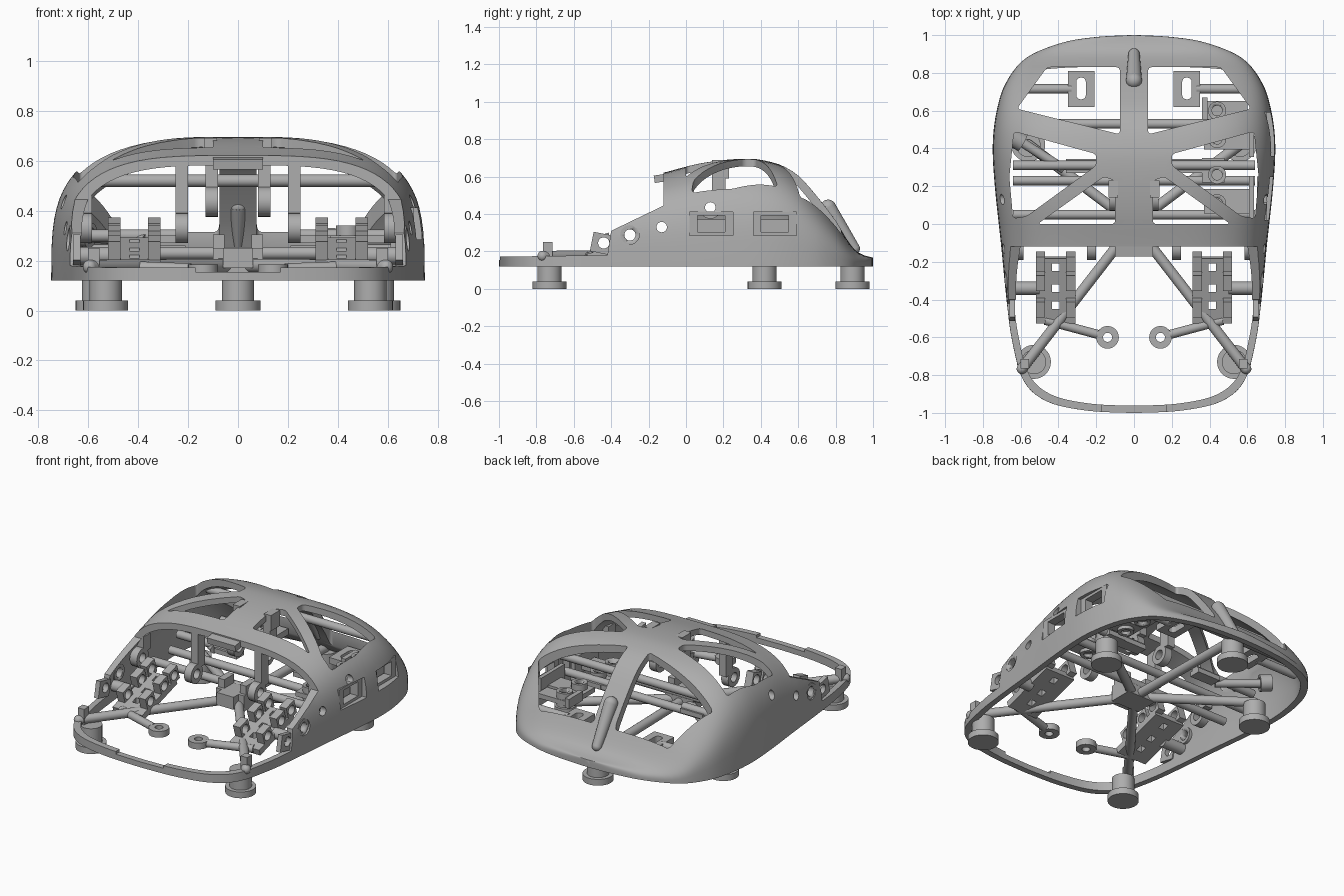
import bpy, bmesh, math
from mathutils import Vector

cube = bpy.data.objects.get("Cube")
if cube:
    bpy.data.objects.remove(cube)

grey = bpy.data.materials.new("warm_grey_plastic")
grey.use_nodes = True
grey.diffuse_color = (0.42, 0.42, 0.42, 1)
grey.node_tree.nodes["Principled BSDF"].inputs["Base Color"].default_value = (0.42, 0.42, 0.42, 1)


def finish(bm, name):
    bmesh.ops.recalc_face_normals(bm, faces=bm.faces)
    me = bpy.data.meshes.new(name)
    bm.to_mesh(me)
    bm.free()
    me.materials.append(grey)
    ob = bpy.data.objects.new(name, me)
    bpy.context.collection.objects.link(ob)
    return ob


def activate(ob):
    bpy.ops.object.select_all(action='DESELECT')
    ob.select_set(True)
    bpy.context.view_layer.objects.active = ob


def smooth(ob):
    activate(ob)
    bpy.ops.object.shade_smooth_by_angle(angle=math.radians(35))
    return ob


def cut(ob, cutter):
    cutter.hide_render = True
    mod = ob.modifiers.new("cut", 'BOOLEAN')
    mod.operation = 'DIFFERENCE'
    mod.solver = 'EXACT'
    mod.object = cutter
    activate(ob)
    bpy.ops.object.modifier_apply(modifier=mod.name)
    bpy.data.objects.remove(cutter)


def box(name, x, y, z, tilt=0):
    """Box from (low, high) ranges, optionally tilted about its own x axis."""
    bm = bmesh.new()
    bmesh.ops.create_cube(bm, size=1)
    ob = finish(bm, name)
    for v in ob.data.vertices:
        v.co = Vector(v.co[i] * (r[1] - r[0]) for i, r in enumerate((x, y, z)))
    ob.location = [sum(r) / 2 for r in (x, y, z)]
    ob.rotation_euler.x = tilt
    return ob


def rod(name, a, b, r=0.025, r2=None, sides=24):
    a, b = Vector(a), Vector(b)
    bm = bmesh.new()
    bmesh.ops.create_cone(bm, cap_ends=True, segments=sides, radius1=r,
                          radius2=r if r2 is None else r2, depth=(b - a).length)
    ob = finish(bm, name)
    ob.location = (a + b) / 2
    ob.rotation_euler = (b - a).to_track_quat('Z', 'Y').to_euler()
    return smooth(ob)


def ball(name, p, r):
    bm = bmesh.new()
    bmesh.ops.create_uvsphere(bm, u_segments=20, v_segments=12, radius=r)
    smooth(finish(bm, name)).location = p


def ring(name, a, b, r, hole):
    a, b = Vector(a), Vector(b)
    ob = rod(name, a, b, r)
    cut(ob, rod("hole", a - (b - a), b + (b - a), hole))
    return ob


def prism(name, pts, axis, low, high, bevel=0):
    """Extrude a polygon along z (points are x, y) or x (points are y, z)."""
    bm = bmesh.new()
    place = lambda p, d: (p[0], p[1], d) if axis == 'z' else (d, p[0], p[1])
    face = bm.faces.new([bm.verts.new(place(p, low)) for p in pts])
    ext = bmesh.ops.extrude_face_region(bm, geom=[face])
    step = (0, 0, high - low) if axis == 'z' else (high - low, 0, 0)
    bmesh.ops.translate(bm, vec=step, verts=[v for v in ext["geom"] if isinstance(v, bmesh.types.BMVert)])
    if bevel:
        k = 2 if axis == 'z' else 0
        edges = [e for e in bm.edges if abs(e.verts[0].co[k] - e.verts[1].co[k]) > 0.01]
        bmesh.ops.bevel(bm, geom=edges, offset=bevel, segments=4, affect='EDGES', profile=0.5)
    return finish(bm, name)


# Shell form: plan outline (half width, y) and ridge height (y, z)
PLAN = [(0.02, -1.0), (0.25, -0.988), (0.46, -0.94), (0.585, -0.83), (0.645, -0.62), (0.675, -0.4),
        (0.705, -0.1), (0.737, 0.2), (0.748, 0.42), (0.727, 0.6), (0.677, 0.75), (0.57, 0.88),
        (0.38, 0.96), (0.2, 0.99), (0.02, 1.0)]
RIDGE = [(-1.2, 0.4), (-0.5, 0.55), (-0.14, 0.615), (0.1, 0.675), (0.35, 0.695), (0.5, 0.665), (0.6, 0.605),
         (0.7, 0.495), (0.8, 0.365), (0.89, 0.225), (0.95, 0.18), (1.05, 0.16)]


def spline(p, i, t):
    a, b, c, d = (p[max(0, min(len(p) - 1, i + k))] for k in (-1, 0, 1, 2))
    return [0.5 * (2 * q + (r - o) * t + (2 * o - 5 * q + 4 * r - s) * t * t
                   + (3 * q - o - 3 * r + s) * t ** 3) for o, q, r, s in zip(a, b, c, d)]


def ridge(y):
    i = max(k for k in range(len(RIDGE) - 1) if RIDGE[k][0] <= y)
    (y0, _), (y1, _) = RIDGE[i], RIDGE[i + 1]
    return spline(RIDGE, i, (y - y0) / (y1 - y0))[1]


def dome(name, inset, floor):
    bm = bmesh.new()
    loops = []
    path = [spline(PLAN, i, j / 5) for i in range(len(PLAN) - 1) for j in range(5)] + [PLAN[-1]]
    for w, y in path:
        top = max(ridge(y) - inset, 0.125) - 0.12
        w, y = w * (1 - inset / 0.74), y * (1 - inset)
        pts = [(w, floor)] if floor < 0.12 else []
        for k in range(41):
            c, s = math.cos(math.pi * k / 40), math.sin(math.pi * k / 40)
            pts.append((math.copysign(abs(c) ** 0.58, c) * w, 0.12 + top * max(s, 0) ** 0.58))
        if floor < 0.12:
            pts.append((-w, floor))
        loops.append([bm.verts.new((x, y, z)) for x, z in pts])
    for a, b in zip(loops, loops[1:]):
        for k in range(len(a)):
            m = (k + 1) % len(a)
            bm.faces.new((a[k], a[m], b[m], b[k]))
    bm.faces.new(loops[0])
    bm.faces.new(loops[-1])
    return finish(bm, name)


shell = dome("shell", 0, 0.12)
cut(shell, dome("hollow", 0.038, 0.0))

# Open front, leaving sloping cheeks and a low rim
cut(shell, prism("front_opening", [(-1.1, 0.17), (-0.42, 0.18), (-0.4, 0.31), (-0.12, 0.445),
                                   (-0.12, 1), (-1.1, 1)], 'x', -1, 1))
cut(shell, box("rim_notch", (-0.17, 0.17), (-1.1, -0.9), (0.155, 0.2)))

# Roof openings between the crossing ribs
WINDOWS = [[(0.075, 0.83), (0.46, 0.83), (0.62, 0.61), (0.075, 0.475)],
           [(0.2, 0.37), (0.635, 0.49), (0.66, 0.25), (0.64, 0.03), (0.57, 0.04), (0.2, 0.31)],
           [(0.1, 0), (0.1, 0.23), (0.16, 0.25), (0.51, 0)]]
for side in (1, -1):
    for pts in WINDOWS:
        cut(shell, prism("roof_window", [(x * side, y) for x, y in pts], 'z', 0.22, 1, 0.018))

# Round holes through both cheeks, and button windows on one side
for y, z, r in ((-0.44, 0.245, 0.03), (-0.3, 0.288, 0.05), (-0.13, 0.33, 0.028), (0.13, 0.435, 0.028)):
    cut(shell, rod("cheek_hole", (-1, y, z), (1, y, z), r))
for y in (0.135, 0.475):
    cut(shell, box("button_window", (0.5, 1), (y - 0.115, y + 0.115), (0.285, 0.41)))
smooth(shell)

# Button frames and switch carriers inside the windows
for y in (0.135, 0.475):
    for s in (-1, 1):
        box("button_frame_side", (0.65, 0.705), (y + s * 0.095 - 0.022, y + s * 0.095 + 0.022), (0.283, 0.412))
        box("button_frame_rail", (0.65, 0.705), (y - 0.1, y + 0.1), (0.348 + s * 0.055 - 0.01, 0.348 + s * 0.055 + 0.01))
    box("switch_plate", (0.37, 0.63), (y - 0.08, y + 0.05), (0.27, 0.3))
    box("switch_back", (0.61, 0.635), (y - 0.12, y + 0.12), (0.25, 0.37))
box("switch_edge", (0.36, 0.39), (0.53, 0.67), (0.27, 0.33))
box("switch_end_plate", (0.38, 0.6), (0.55, 0.65), (0.27, 0.3))
box("switch_middle_plate", (0.36, 0.48), (0.22, 0.35), (0.27, 0.3))
for y in (0.6, 0.45, 0.26, 0.11):
    ring("switch_boss", (0.44, y, 0.25), (0.44, y, 0.34), 0.048, 0.027)

# Front lip of the spine, and a cable fin passing through the rear strip
box("spine_lip", (-0.1, 0.1), (-0.17, -0.11), (0.57, 0.61), 0.15)
FIN = [((0, 0.76, 0.435), (0, 0.9, 0.215), 0.042, 0.03), ((0, 0.74, 0.42), (0, 0.81, 0.26), 0.042, 0.015)]
for top, end, r, r2 in FIN:
    rod("cable_fin", top, end, r, r2)
    ball("cable_fin_top", top, r)
    ball("cable_fin_end", end, r2)

# Feet and the star of rods joining them
HUB = (0, 0, 0.18)
for x, y in ((0, 0.89), (0.56, 0.42), (-0.56, 0.42), (0.53, -0.73), (-0.53, -0.73)):
    rod("foot_disc", (x, y, 0), (x, y, 0.04), 0.09, sides=40)
    rod("foot_stem", (x, y, 0.04), (x, y, 0.15), 0.065, sides=40)
    end = (x * 1.12, y * 1.05, 0.175) if y < 0 else (x, y, 0.165)
    rod("star_rod", HUB, end, 0.028)
    ball("star_rod_end", end, 0.028)
box("hub_block", (-0.1, 0.1), (-0.08, 0.07), (0.15, 0.25))
box("hub_front", (-0.06, 0.06), (-0.13, -0.08), (0.17, 0.25))

# Cross rods
for y, z, reach in ((0.53, 0.52, 0.58), (0.23, 0.23, 0.64), (0.05, 0.23, 0.64)):
    rod("cross_rod", (-reach, y, z), (reach, y, z))

for s in (1, -1):
    X = lambda a, b: sorted((a * s, b * s))
    box("hub_post", X(0.055, 0.1), (-0.06, 0.04), (0.25, 0.305))
    # Rear slotted blocks on short rods
    rod("rear_rod", (s * 0.33, 0.715, 0.24), (s * 0.62, 0.715, 0.24))
    block = box("rear_block", X(0.21, 0.35), (0.62, 0.81), (0.22, 0.26))
    cut(block, prism("slot", [(s * x, y) for x, y in ((0.255, 0.66), (0.305, 0.66), (0.305, 0.775), (0.255, 0.775))],
                     'z', 0, 1, 0.022))
    rod("inner_rod", (s * 0.2, 0.31, 0.3), (s * 0.64, 0.31, 0.3))
    box("inner_plate", X(0.2, 0.36), (0.27, 0.345), (0.27, 0.3))
    # Hanging brackets whose pivot eyes line up with the cheek holes
    for x, low, high, y in ((0.225, 0.33, 0.59, -0.13), (0.61, 0.33, 0.46, -0.13), (0.105, 0.435, 0.63, 0.13)):
        box("hanger", X(x - 0.025, x + 0.025), (y + 0.01, y + 0.08), (low + 0.03, high))
        ring("hanger_eye", (s * (x - 0.025), y, low), (s * (x + 0.025), y, low), 0.06, 0.03)
    box("spine_tab", X(0.085, 0.135), (0.14, 0.23), (0.59, 0.69))
    # Tilted perforated front carriers with pierced lugs
    tilt = 0.3
    carrier = box("front_carrier", X(0.31, 0.52), (-0.53, -0.17), (0.2, 0.24), tilt)
    for y in (-0.43, -0.34, -0.23):
        cut(carrier, box("peg_hole", X(0.395, 0.435), (y - 0.02, y + 0.02), (0, 0.6)))
    for x in (0.335, 0.495):
        for y, z in ((-0.44, 0.245), (-0.3, 0.288), (-0.2, 0.318)):
            lug = box("carrier_lug", X(x - 0.025, x + 0.025), (y - 0.042, y + 0.042), (z - 0.05, z + 0.045), tilt)
            cut(lug, rod("lug_hole", (-1, y, z), (1, y, z), 0.03))
    rod("carrier_axle", (s * 0.5, -0.34, 0.22), (s * 0.665, -0.34, 0.22), 0.035)
    rod("carrier_arm", (s * 0.47, -0.51, 0.175), (s * 0.19, -0.585, 0.165), 0.024)
    ring("arm_eye", (s * 0.14, -0.6, 0.145), (s * 0.14, -0.6, 0.185), 0.06, 0.024)
    # Front posts, tilted cheek plates and cheek bushings
    box("front_post", X(0.555, 0.6), (-0.765, -0.715), (0.14, 0.25))
    plate = box("cheek_plate", X(0.63, 0.66), (-0.505, -0.395), (0.19, 0.295), -0.2)
    cut(plate, rod("plate_hole", (-1, -0.44, 0.245), (1, -0.44, 0.245), 0.03))
    ring("cheek_bushing", (s * 0.63, -0.3, 0.288), (s * 0.675, -0.3, 0.288), 0.052, 0.03)

# Angled socket on the far cheek
ring("angled_socket", (-0.65, 0.465, 0.31), (-0.59, 0.43, 0.3), 0.05, 0.032)
rod("angled_rod", (-0.62, 0.45, 0.3), (-0.37, 0.29, 0.28))
